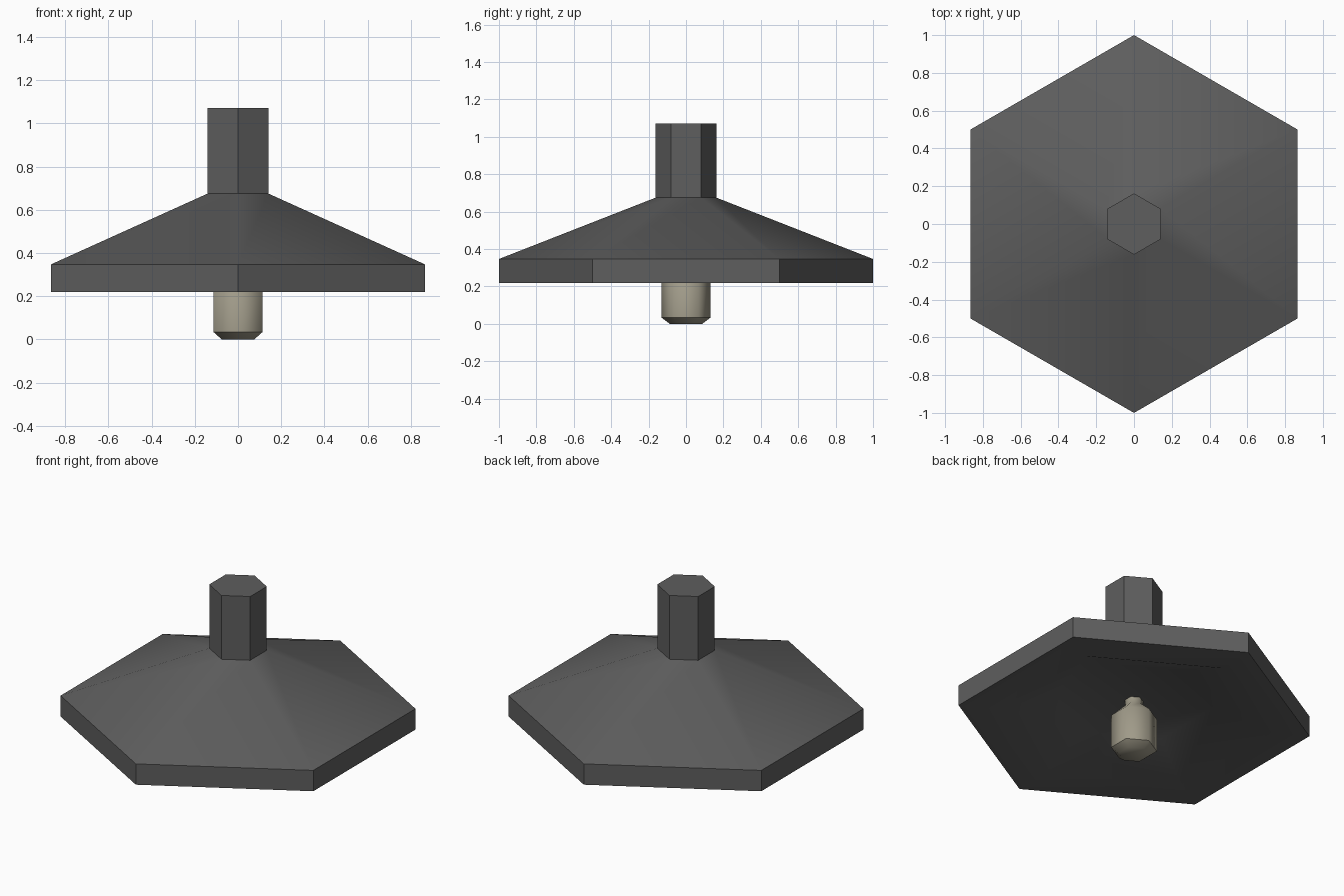
import bpy, bmesh, math

if "Cube" in bpy.data.objects:
    bpy.data.objects.remove(bpy.data.objects["Cube"])


def material(name, rgb):
    m = bpy.data.materials.new(name)
    m.diffuse_color = (*rgb, 1.0)
    m.use_nodes = True
    m.node_tree.nodes["Principled BSDF"].inputs["Base Color"].default_value = m.diffuse_color
    return m


def hex_lathe(name, profile, mat, smooth_angle, sharp_z=None):
    """Stack six-sided rings (radius, z), corners pointing along y."""
    bm = bmesh.new()
    rings = []
    for r, z in profile:
        rings.append([bm.verts.new((r * math.cos(math.radians(30 + 60 * i)),
                                    r * math.sin(math.radians(30 + 60 * i)), z))
                      for i in range(6)])
    for a, b in zip(rings, rings[1:]):
        for i in range(6):
            j = (i + 1) % 6
            bm.faces.new((a[i], a[j], b[j], b[i]))
    bm.faces.new(rings[0][::-1])
    bm.faces.new(rings[-1])
    bmesh.ops.recalc_face_normals(bm, faces=bm.faces[:])
    me = bpy.data.meshes.new(name)
    bm.to_mesh(me)
    bm.free()
    me.materials.append(mat)
    ob = bpy.data.objects.new(name, me)
    bpy.context.collection.objects.link(ob)
    bpy.ops.object.select_all(action='DESELECT')
    ob.select_set(True)
    bpy.context.view_layer.objects.active = ob
    bpy.ops.object.shade_smooth_by_angle(angle=math.radians(smooth_angle))
    # Keep chosen horizontal rings crisp
    if sharp_z is not None:
        for e in me.edges:
            if all(abs(me.vertices[v].co.z - sharp_z) < 1e-4 for v in e.vertices):
                e.use_edge_sharp = True
    return ob


dark = material("dark grey metal", (0.112, 0.112, 0.112))
warm = material("warm bulb glass", (0.35, 0.325, 0.25))

# Lamp shade: recessed flat ceiling, ramp, rim, sloping top and stem
hex_lathe("lamp_shade", [
    (0.45, 0.347), (0.77, 0.218), (1.0, 0.218), (1.0, 0.347),
    (0.162, 0.675), (0.162, 1.07)], dark, 30)

# Bulb: bevelled tip, straight body, shoulder and neck up to the ceiling
hex_lathe("bulb", [
    (0.087, 0.0), (0.13, 0.033), (0.13, 0.24),
    (0.052, 0.31), (0.052, 0.36)], warm, 65, sharp_z=0.033)
